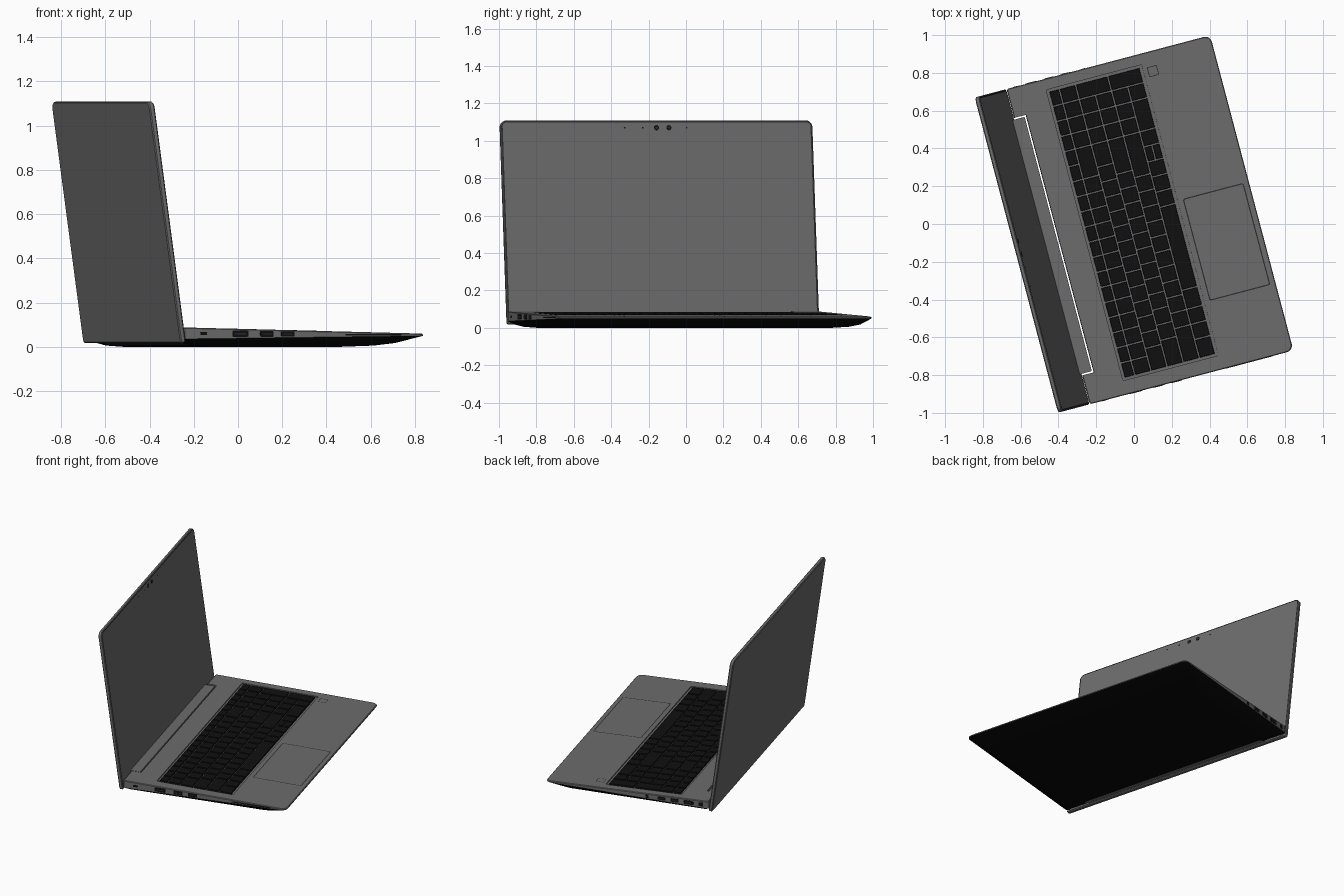
import bpy, bmesh, math
from mathutils import Matrix, Vector

if "Cube" in bpy.data.objects:
    bpy.data.objects.remove(bpy.data.objects["Cube"])


def material(name, value):
    m = bpy.data.materials.new(name)
    m.use_nodes = True
    colour = (value, value, value, 1)
    m.diffuse_color = colour
    bsdf = m.node_tree.nodes["Principled BSDF"]
    bsdf.inputs["Base Color"].default_value = colour
    bsdf.inputs["Roughness"].default_value = 0.6
    return m


GREY = material("body_grey", 0.15)
BOTTOM = material("bottom_black", 0.0025)
KEY = material("key_black", 0.005)
DARK = material("groove_dark_grey", 0.025)

# Frames: whole model turned on the floor, sloping deck, tilted lid
ROOT = Matrix.Rotation(math.radians(14.8), 4, 'Z')
SLOPE = 0.025
DECK = ROOT @ Matrix.Translation((0, 0, 0.076)) @ Matrix.Rotation(math.atan(SLOPE), 4, 'Y')
TILT = math.radians(7.8)
LID = (ROOT @ Matrix.Translation((-0.472, 0, 0.02))
       @ Matrix.Rotation(math.pi / 2 - TILT, 4, 'Y') @ Matrix.Scale(-1, 4, (1, 0, 0)))


def deck_z(u):
    return 0.076 - SLOPE * u


def seam_z(u):
    return 0.042 + 0.0125 * u


def rounded(u0, u1, v0, v1, r_low=0.0, r_high=None, steps=5):
    """Rounded rectangle; r_low rounds the corners at u0, r_high those at u1."""
    r_high = r_low if r_high is None else r_high
    corners = [(u1, v1, r_high, -1, -1), (u0, v1, r_low, 1, -1),
               (u0, v0, r_low, 1, 1), (u1, v0, r_high, -1, 1)]
    pts = []
    for k, (u, v, r, su, sv) in enumerate(corners):
        if r <= 0:
            pts.append((u, v))
            continue
        for i in range(steps + 1):
            a = math.pi / 2 * (k + i / steps)
            pts.append((u + su * r + r * math.cos(a), v + sv * r + r * math.sin(a)))
    return pts


def loft(bm, rings):
    """Closed solid through rings of equal point count."""
    loops = [[bm.verts.new(p) for p in ring] for ring in rings]
    n = len(loops[0])
    for a, b in zip(loops, loops[1:]):
        for i in range(n):
            j = (i + 1) % n
            bm.faces.new((a[i], a[j], b[j], b[i]))
    bm.faces.new(loops[0])
    bm.faces.new(loops[-1])


def finish(name, bm, mat, frame):
    bmesh.ops.transform(bm, matrix=frame, verts=bm.verts)
    bmesh.ops.recalc_face_normals(bm, faces=bm.faces)
    mesh = bpy.data.meshes.new(name)
    bm.to_mesh(mesh)
    bm.free()
    mesh.materials.append(mat)
    ob = bpy.data.objects.new(name, mesh)
    bpy.context.collection.objects.link(ob)
    return ob


def add_slab(bm, rect, z0, z1, r=0.0, r_high=None, taper=0.0):
    u0, u1, v0, v1 = rect
    low = rounded(u0, u1, v0, v1, r, r_high)
    high = rounded(u0 + taper, u1 - taper, v0 + taper, v1 - taper, r, r_high)
    loft(bm, [[(u, v, z0) for u, v in low], [(u, v, z1) for u, v in high]])


def slab(name, rect, z0, z1, mat, frame, r=0.0, r_high=None, taper=0.0):
    bm = bmesh.new()
    add_slab(bm, rect, z0, z1, r, r_high, taper)
    return finish(name, bm, mat, frame)


def frame_plate(name, rect, width, z, mat, frame, r):
    """Thin flat outline."""
    u0, u1, v0, v1 = rect
    w = width
    bm = bmesh.new()
    outer = [bm.verts.new((u, v, z)) for u, v in rounded(u0, u1, v0, v1, r)]
    inner = [bm.verts.new((u, v, z)) for u, v in
             rounded(u0 + w, u1 - w, v0 + w, v1 - w, r * 0.7)]
    n = len(outer)
    for i in range(n):
        j = (i + 1) % n
        bm.faces.new((outer[i], outer[j], inner[j], inner[i]))
    return finish(name, bm, mat, frame)


def cut(ob, cutters):
    for c in cutters:
        mod = ob.modifiers.new("cut", 'BOOLEAN')
        mod.object = c
        mod.operation = 'DIFFERENCE'
        mod.solver = 'EXACT'
    graph = bpy.context.evaluated_depsgraph_get()
    mesh = bpy.data.meshes.new_from_object(ob.evaluated_get(graph))
    ob.modifiers.clear()
    ob.data = mesh


def smooth(ob):
    bpy.ops.object.select_all(action='DESELECT')
    ob.select_set(True)
    bpy.context.view_layer.objects.active = ob
    bpy.ops.object.shade_smooth_by_angle(angle=math.radians(30))


# Base: grey upper body and black lower shell
BACK, FRONT, SIDE = -0.47, 0.645, 0.863


def base_ring(back, front, side, height):
    pts = rounded(BACK + back, FRONT - front, -SIDE + side, SIDE - side, 0.012, 0.035)
    return [(u, v, height(u)) for u, v in pts]


bm = bmesh.new()
loft(bm, [base_ring(0, 0, 0, seam_z),
          base_ring(0, 0, 0, lambda u: deck_z(u) - 0.004),
          base_ring(0.004, 0.004, 0.004, deck_z)])
upper = finish("base_upper_body", bm, GREY, ROOT)

bm = bmesh.new()
loft(bm, [base_ring(0, 0, 0, seam_z),
          base_ring(0.025, 0.12, 0.03, lambda u: 0.018),
          base_ring(0.06, 0.21, 0.07, lambda u: 0.006),
          base_ring(0.13, 0.36, 0.13, lambda u: 0.0)])
shell = finish("base_bottom_shell", bm, BOTTOM, ROOT)

notch = slab("notch_cutter", (-0.6, -0.405, -0.705, 0.705), -0.2, 0.1, GREY, DECK)
well = slab("keyboard_cutter", (-0.268, 0.255, -0.787, 0.805), -0.008, 0.05, GREY, DECK, 0.008)
cut(upper, [notch, well])
cut(shell, [notch])
for helper in (notch, well):
    bpy.data.objects.remove(helper)

# Hinge bar in the rear notch
slab("hinge_bar", (-0.485, -0.415, -0.696, 0.696), -0.052, -0.003, GREY, DECK, 0.004)

# Keyboard: main block of 15 units and a number pad of 4
V0, UNIT, GAP = -0.777, 0.0827, 0.004
rows = [-0.258, -0.2] + [-0.2 + 0.0884 * i for i in range(1, 6)]
keys = bmesh.new()


def key(col, width, u0, u1):
    v = V0 + col * UNIT
    add_slab(keys, (u0 + GAP, u1 - GAP, v + GAP, v + width * UNIT - GAP),
             -0.008, 0.001, taper=0.0015)


layout = [[1] * 15,
          [1] * 13 + [2],
          [1.5] + [1] * 12 + [1.5],
          [1.75] + [1] * 11 + [2.25],
          [2.25] + [1] * 10 + [2.75],
          [1.25, 1, 1, 1.25, 5.5, 1, 1, 1]]
for r, widths in enumerate(layout):
    col = 0
    for w in widths:
        key(col, w, rows[r], rows[r + 1])
        col += w
middle = (rows[5] + rows[6]) / 2
key(13, 1, rows[5], middle)
key(13, 1, middle, rows[6])
key(14, 1, rows[5], rows[6])
for r in range(5):
    for c in range(15, 18):
        key(c, 1, rows[r], rows[r + 1])
key(15, 2, rows[5], rows[6])
key(17, 1, rows[5], rows[6])
for a, b in ((0, 1), (1, 2), (2, 4), (4, 6)):
    key(18, 1, rows[a], rows[b])
finish("keyboard_keys", keys, KEY, DECK)

# Deck details
frame_plate("touchpad_groove", (0.283, 0.616, -0.496, 0.063), 0.006, 0.0008, DARK, DECK, 0.012)
frame_plate("fingerprint_groove", (0.277, 0.331, 0.73, 0.784), 0.004, 0.0008, DARK, DECK, 0.006)

# Lid
LENGTH, THICK = 1.1, 0.024
bm = bmesh.new()
rings = []
for inset, z in ((0.005, -THICK), (0, -THICK + 0.005), (0, -0.004), (0.004, 0)):
    pts = rounded(inset, LENGTH - inset, -SIDE + inset, SIDE - inset, 0.012, 0.035)
    rings.append([(u, v, z) for u, v in pts])
loft(bm, rings)
lid = finish("lid", bm, GREY, LID)
frame_plate("lid_gasket", (0.006, LENGTH - 0.006, -SIDE + 0.006, SIDE - 0.006),
            0.006, 0.0012, DARK, LID, 0.028)

# Camera row near the top of the lid
for i, (v, r) in enumerate(((-0.175, 0.004), (-0.077, 0.005), (0, 0.014),
                            (0.068, 0.014), (0.166, 0.004))):
    h = LENGTH - 0.04
    slab(f"camera_dot_{i}", (h - r, h + r, v - r, v + r), 0, 0.001, KEY, LID, r)
    if r > 0.01:
        r *= 0.5
        slab(f"camera_lens_{i}", (h - r, h + r, v - r, v + r), 0, 0.0016, DARK, LID, r)


# Ports on both sides: dark plates with a small tongue
def port(name, side, u, width, height, tongue=True):
    z = (deck_z(u) + seam_z(u)) / 2 - 0.001
    frame = (ROOT @ Matrix.Translation((u, side * SIDE, z))
             @ Matrix.Rotation(-side * math.pi / 2, 4, 'X'))
    w, h = width / 2, height / 2
    slab(name, (-w, w, -h, h), -0.002, 0.0015, KEY, frame, min(w, h) * 0.4)
    if tongue:
        slab(name + "_tongue", (-w * 0.7, w * 0.7, -h * 0.2, h * 0.2),
             0, 0.0025, DARK, frame)


for side, word, ports in (
        (-1, "right", [(-0.388, 0.03, 0.014), (-0.217, 0.075, 0.028),
                       (-0.093, 0.062, 0.026), (0.005, 0.062, 0.024)]),
        (1, "left", [(-0.42, 0.03, 0.026), (-0.335, 0.065, 0.028),
                     (-0.24, 0.055, 0.024), (-0.15, 0.055, 0.022), (-0.05, 0.022, 0.022)])):
    for i, (u, w, h) in enumerate(ports):
        port(f"{word}_port_{i}", side, u, w, h, w > 0.04)
port("card_slot", -1, 0.405, 0.26, 0.007, False)

for ob in (upper, shell, lid):
    smooth(ob)
